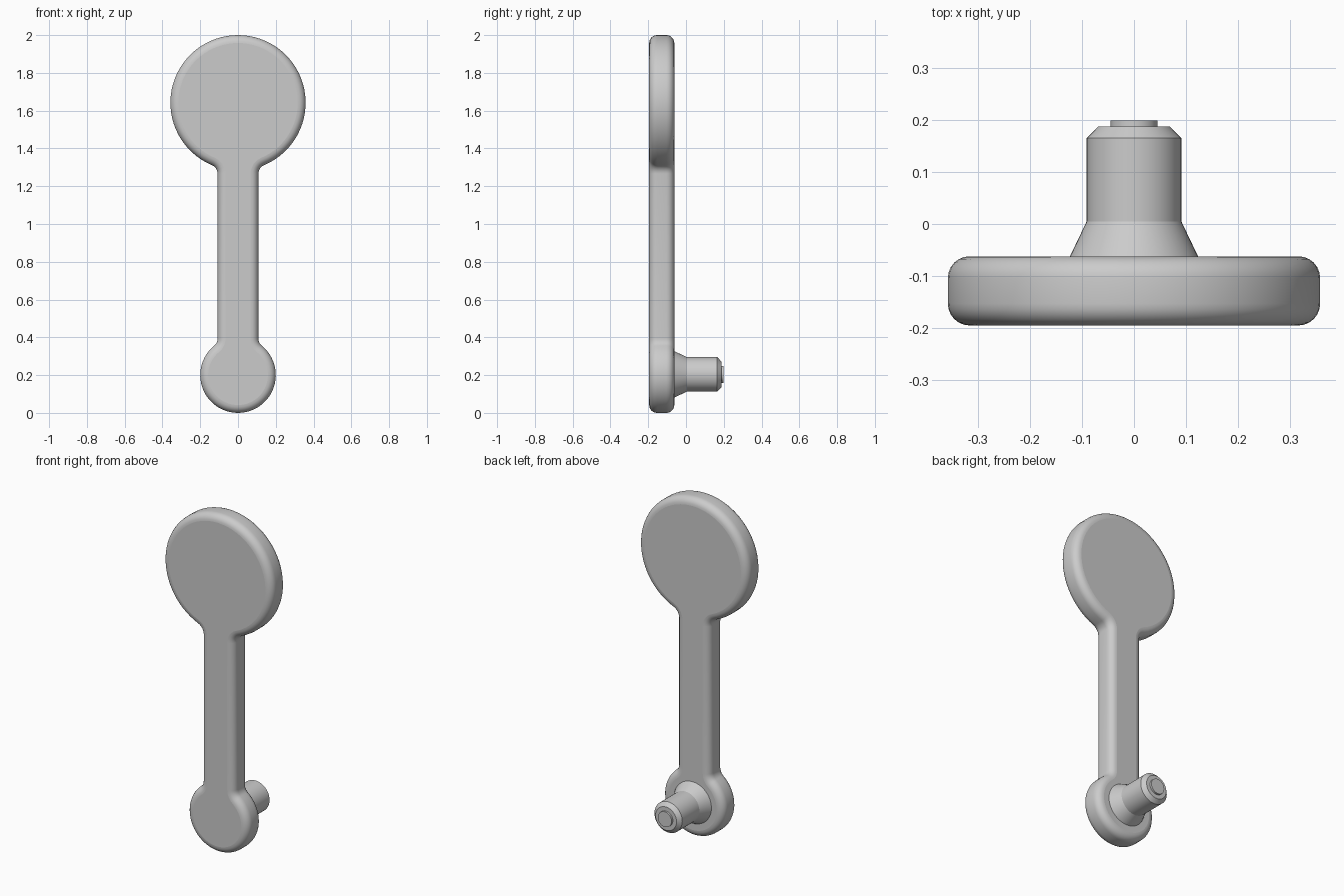
import bpy, bmesh
from math import sin, cos, pi, sqrt, asin, radians

cube = bpy.data.objects.get("Cube")
if cube:
    bpy.data.objects.remove(cube, do_unlink=True)

grey = bpy.data.materials.new("plain grey")
grey.use_nodes = True
colour = (0.6, 0.6, 0.6, 1)
grey.diffuse_color = colour
grey.node_tree.nodes["Principled BSDF"].inputs["Base Color"].default_value = colour

BIG_R, SMALL_R, STEM, FILLET = 0.358, 0.2, 0.108, 0.05
BIG_Z, SMALL_Z = 2 - BIG_R, SMALL_R
FRONT, BACK, ROUND = -0.195, -0.062, 0.042


def arc(cx, cz, r, a0, a1, n):
    return [(cx + r * cos(a0 + (a1 - a0) * i / n), cz + r * sin(a0 + (a1 - a0) * i / n))
            for i in range(n + 1)]


def outline(d):
    """Two discs joined by a filleted stem, shrunk inward by d."""
    fx = STEM + FILLET
    low = sqrt((SMALL_R + FILLET) ** 2 - fx ** 2)
    high = sqrt((BIG_R + FILLET) ** 2 - fx ** 2)
    a = asin(low / (SMALL_R + FILLET))
    b = asin(high / (BIG_R + FILLET))
    side = arc(0, SMALL_Z, SMALL_R - d, -pi / 2, a, 24)
    side += arc(fx, SMALL_Z + low, FILLET + d, pi + a, pi, 6)
    side += arc(fx, BIG_Z - high, FILLET + d, pi, pi - b, 6)
    side += arc(0, BIG_Z, BIG_R - d, -b, pi / 2, 32)
    # Drop the doubled points where the small and big arcs meet the fillets
    clean = [side[0]]
    for p in side[1:]:
        if abs(p[0] - clean[-1][0]) + abs(p[1] - clean[-1][1]) > 1e-5:
            clean.append(p)
    return clean + [(-x, z) for x, z in reversed(clean[1:-1])]


def loft(name, loops):
    """Skin closed loops of points and cap both ends."""
    bm = bmesh.new()
    rings = [[bm.verts.new(p) for p in loop] for loop in loops]
    for r, s in zip(rings, rings[1:]):
        for i in range(len(r)):
            j = (i + 1) % len(r)
            bm.faces.new((r[i], r[j], s[j], s[i]))
    bm.faces.new(rings[0])
    bm.faces.new(rings[-1])
    bmesh.ops.recalc_face_normals(bm, faces=bm.faces)
    mesh = bpy.data.meshes.new(name)
    bm.to_mesh(mesh)
    bm.free()
    mesh.materials.append(grey)
    obj = bpy.data.objects.new(name, mesh)
    bpy.context.collection.objects.link(obj)
    bpy.ops.object.select_all(action='DESELECT')
    obj.select_set(True)
    bpy.context.view_layer.objects.active = obj
    bpy.ops.object.shade_smooth_by_angle(angle=radians(25))
    for f in mesh.polygons:
        if len(f.vertices) > 4:
            f.use_smooth = False
    return obj


# Lever body: flat plate with rounded rims front and back
STEPS = 6
rim = [(ROUND * (1 - sin(t)), ROUND * (1 - cos(t)))
       for t in (pi / 2 * i / STEPS for i in range(STEPS + 1))]
layers = [(d, FRONT + y) for y, d in reversed(rim)]
layers += [(d, BACK - y) for y, d in rim]
loft("lever_body", [[(x, y, z) for x, z in outline(d)] for d, y in layers])

# Pivot pin: flared base, straight shaft, chamfered end and small tip
profile = [(0.123, BACK - 0.01), (0.123, BACK), (0.091, 0.005), (0.091, 0.165),
           (0.069, 0.187), (0.045, 0.187), (0.045, 0.199)]
loft("pivot_pin", [[(x, y, z) for x, z in arc(0, 0.204, r, 0, 2 * pi, 48)[:-1]]
                   for r, y in profile])
